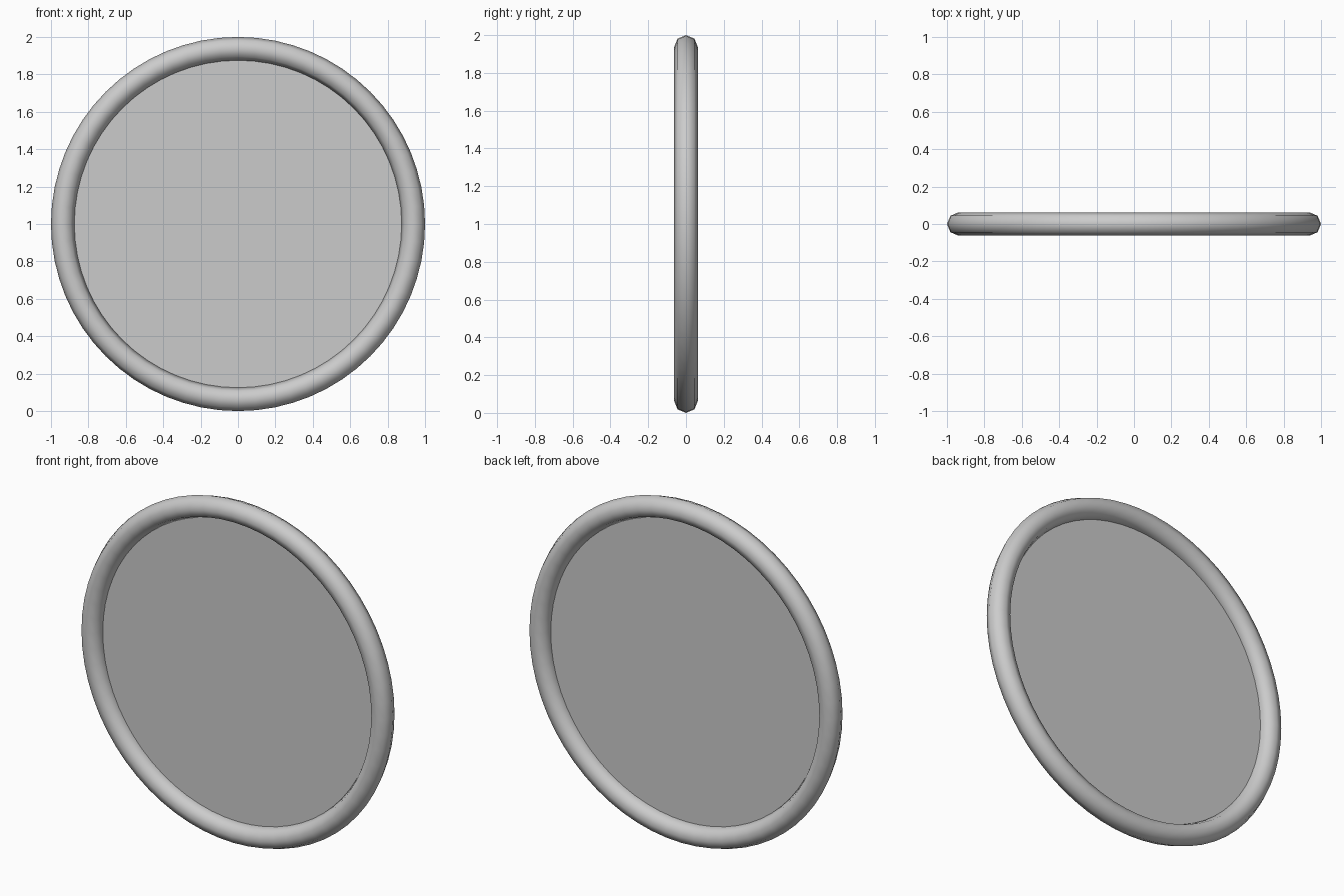
import bpy
from math import pi

if "Cube" in bpy.data.objects:
    bpy.data.objects.remove(bpy.data.objects["Cube"])

TUBE = 0.0625          # radius of the ring's octagonal section
MAJOR = 1.0 - TUBE     # centre line of the ring
SEGMENTS = 64

# Rounded outer frame, standing upright and facing -y
bpy.ops.mesh.primitive_torus_add(
    major_segments=SEGMENTS, minor_segments=8,
    major_radius=MAJOR, minor_radius=TUBE,
    location=(0, 0, 1), rotation=(pi / 2, 0, 0))
frame = bpy.context.object
frame.name = "ring_frame"
bpy.ops.object.shade_smooth()

# Flat panel filling the ring, its rim tucked inside the tube
bpy.ops.mesh.primitive_circle_add(
    vertices=SEGMENTS, radius=MAJOR - TUBE + 0.01, fill_type='NGON',
    location=(0, 0, 1), rotation=(pi / 2, 0, 0))
panel = bpy.context.object
panel.name = "disc_panel"
